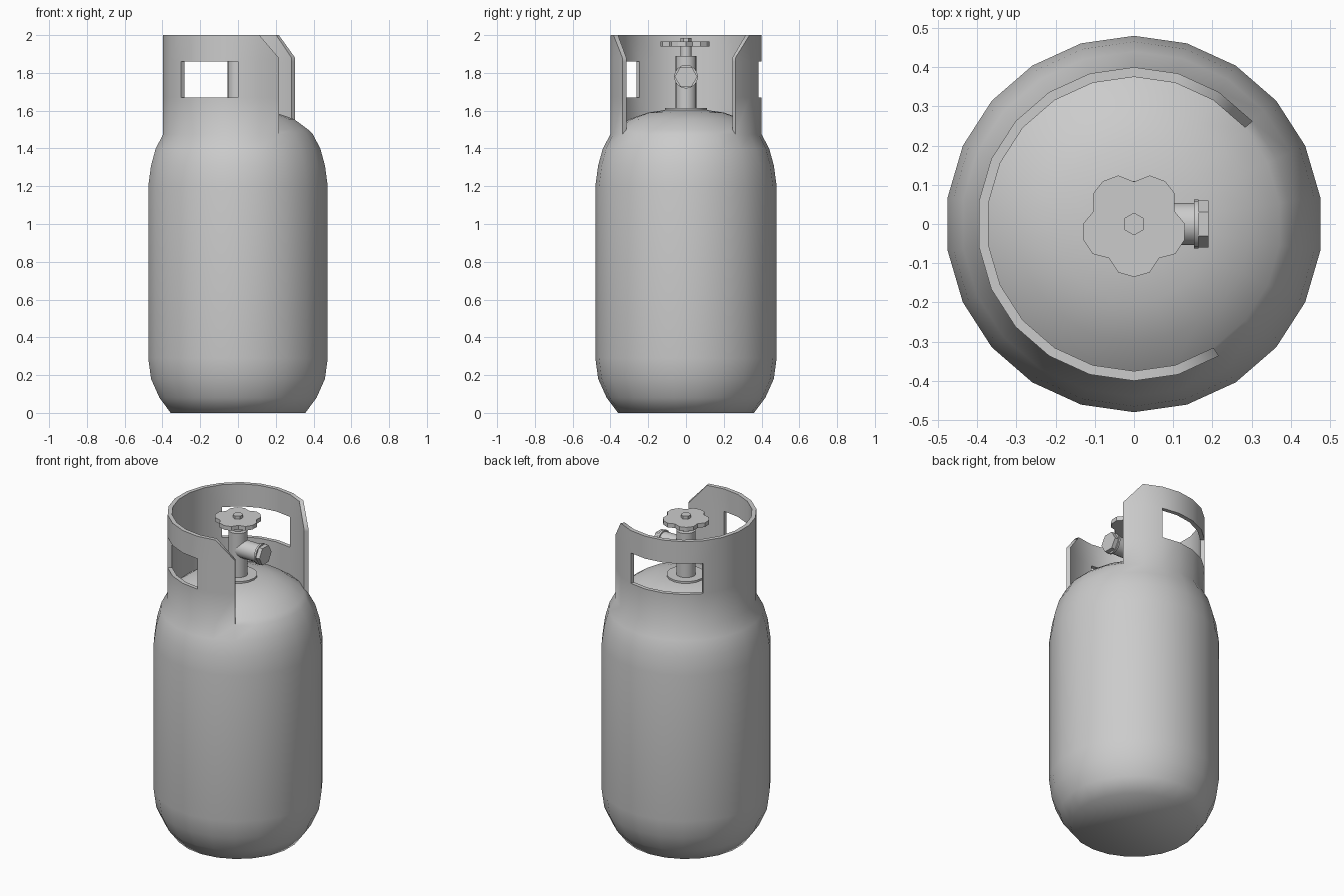
import bpy, bmesh, math
from mathutils import Matrix

cube = bpy.data.objects.get("Cube")
if cube:
    bpy.data.objects.remove(cube)

# One painted-metal grey for everything
grey = bpy.data.materials.new("plain grey")
grey.use_nodes = True
COLOUR = (0.6, 0.6, 0.6, 1)
grey.diffuse_color = COLOUR
grey.node_tree.nodes["Principled BSDF"].inputs["Base Color"].default_value = COLOUR


def finish(bm, name, angle):
    bmesh.ops.recalc_face_normals(bm, faces=bm.faces)
    mesh = bpy.data.meshes.new(name)
    bm.to_mesh(mesh)
    bm.free()
    mesh.materials.append(grey)
    obj = bpy.data.objects.new(name, mesh)
    bpy.context.collection.objects.link(obj)
    bpy.ops.object.select_all(action='DESELECT')
    bpy.context.view_layer.objects.active = obj
    obj.select_set(True)
    bpy.ops.object.shade_smooth_by_angle(angle=math.radians(angle))
    return obj


# --- Tank and guard collar in one continuous skin ---
SIDES = 22
OUTER, INNER = 0.40, 0.375
bm = bmesh.new()
cache = {}


def vert(r, z, k):
    key = (r, z, k % SIDES)
    if key not in cache:
        a = math.pi / 2 + k * math.tau / SIDES
        cache[key] = bm.verts.new((r * math.cos(a), r * math.sin(a), z))
    return cache[key]


def quad(*corners):
    bm.faces.new([vert(*c) for c in corners])


profile = [(0.36, 0), (0.42, 0.08), (0.465, 0.18), (0.48, 0.29), (0.48, 1.2),
           (0.465, 1.31), (0.44, 1.40), (OUTER, 1.475), (INNER, 1.50),
           (0.30, 1.555), (0.20, 1.59), (0.10, 1.605)]
collar = range(-3, 13)
windows = set(range(-1, 3)) | set(range(8, 11))

for (r0, z0), (r1, z1) in zip(profile, profile[1:]):
    for k in range(-3, SIDES - 3):
        if r0 == OUTER and k in collar:
            continue
        quad((r0, z0, k), (r0, z0, k + 1), (r1, z1, k + 1), (r1, z1, k))
for r, z in (profile[0], profile[-1]):
    bm.faces.new([vert(r, z, k) for k in range(SIDES)])


def height(level, k, r):
    if level == 0:
        return dict(profile)[r]
    if level == 3 and k in (-3, 13):
        return 1.88                      # sloped corners at the opening
    return (1.67, 1.86, 2.0)[level - 1]


def solid(k, level):
    return k in collar and level < 3 and not (level == 1 and k in windows)


for k in collar:
    for level in range(3):
        if not solid(k, level):
            continue
        ring = [(level, k), (level, k + 1), (level + 1, k + 1), (level + 1, k)]
        for r in (OUTER, INNER):
            quad(*[(r, height(l, i, r), i) for l, i in ring])
        # Close the wall thickness wherever the neighbouring cell is open
        neighbours = [(k, level - 1), (k + 1, level), (k, level + 1), (k - 1, level)]
        for n, (nk, nl) in enumerate(neighbours):
            if nl < 0 or solid(nk, nl):
                continue
            (la, a), (lb, b) = ring[n], ring[(n + 1) % 4]
            quad((OUTER, height(la, a, OUTER), a), (OUTER, height(lb, b, OUTER), b),
                 (INNER, height(lb, b, INNER), b), (INNER, height(la, a, INNER), a))
finish(bm, "tank_and_collar", 60)


# --- Valve parts ---
def rod(name, sides, r, start, end, along_x=False, z=0.0, turn=0.0):
    bm = bmesh.new()
    bmesh.ops.create_cone(bm, cap_ends=True, segments=sides, radius1=r, radius2=r,
                          depth=end - start)
    mat = Matrix.Translation((0, 0, (start + end) / 2)) @ Matrix.Rotation(turn, 4, 'Z')
    if along_x:
        mat = Matrix.Translation((0, 0, z)) @ Matrix.Rotation(math.pi / 2, 4, 'Y') @ mat
    bmesh.ops.transform(bm, matrix=mat, verts=bm.verts)
    return finish(bm, name, 40)


rod("valve_base", 16, 0.11, 1.58, 1.615)
rod("valve_stem", 16, 0.056, 1.60, 1.89)
rod("wheel_spindle", 12, 0.03, 1.88, 1.95)
rod("wheel_nut", 6, 0.029, 1.95, 1.985)
OUTLET = 1.78
rod("outlet_pipe", 16, 0.054, 0, 0.155, True, OUTLET)
rod("outlet_flange", 16, 0.063, 0.153, 0.165, True, OUTLET)
rod("outlet_nut", 6, 0.06, 0.16, 0.19, True, OUTLET)

# Five-lobed handwheel
bm = bmesh.new()
lobe = (0.108, 0.130, 0.135, 0.130)
rim = []
for i in range(20):
    a = math.pi / 2 + i * math.tau / 20
    r = lobe[i % 4]
    rim.append(bm.verts.new((r * math.cos(a), r * math.sin(a), 1.94)))
base = bm.faces.new(rim)
top = bmesh.ops.extrude_face_region(bm, geom=[base])["geom"]
bmesh.ops.translate(bm, vec=(0, 0, 0.026),
                    verts=[v for v in top if isinstance(v, bmesh.types.BMVert)])
if not base.is_valid or len(bm.faces) < 22:
    bm.faces.new(rim)
finish(bm, "handwheel", 30)
